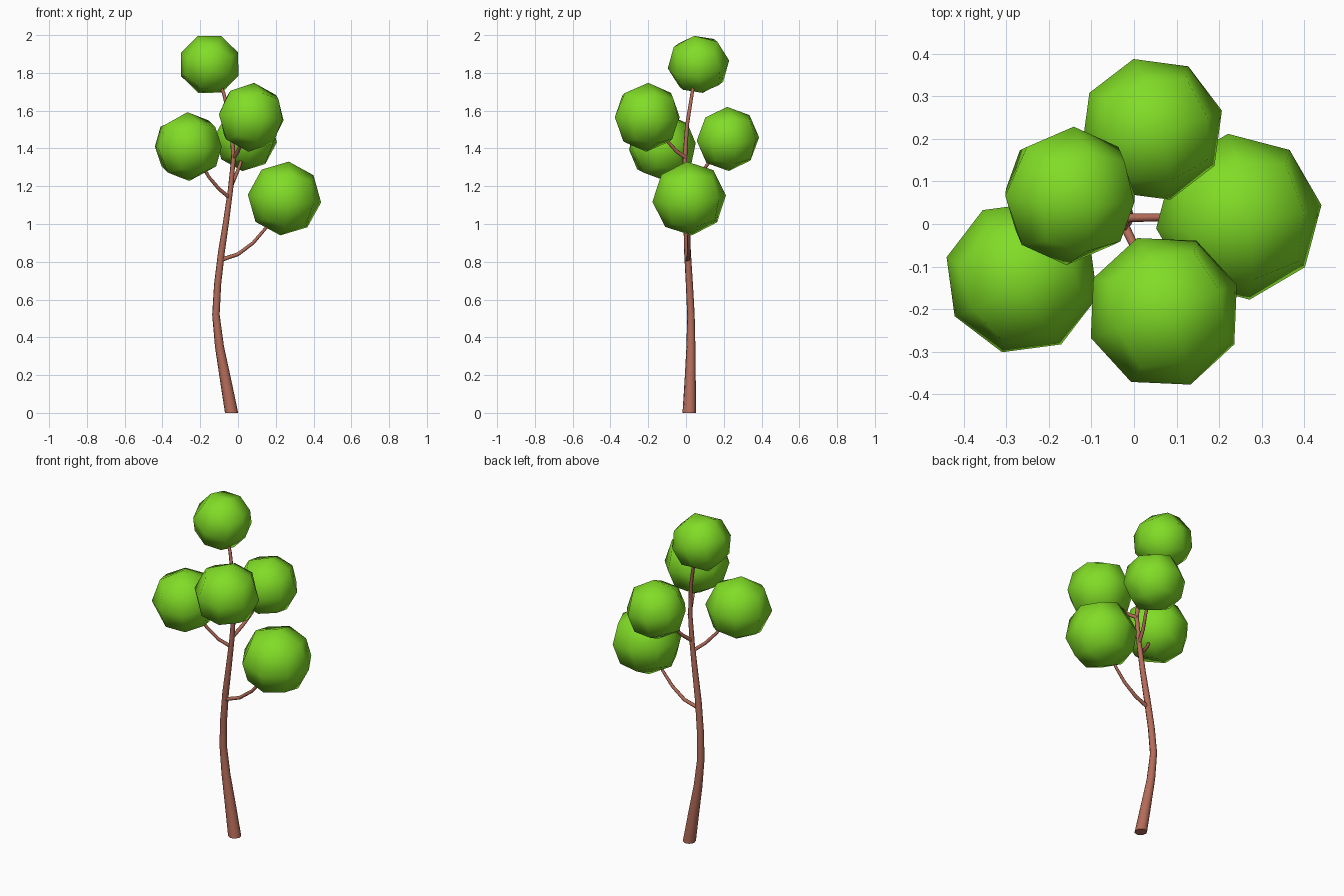
import bpy, bmesh
from math import radians
from mathutils import Euler, Vector

if "Cube" in bpy.data.objects:
    bpy.data.objects.remove(bpy.data.objects["Cube"], do_unlink=True)


def make_material(name, rgb):
    m = bpy.data.materials.new(name)
    m.use_nodes = True
    m.diffuse_color = (*rgb, 1)
    m.node_tree.nodes["Principled BSDF"].inputs["Base Color"].default_value = (*rgb, 1)
    return m


bark = make_material("bark brown", (0.46, 0.15, 0.10))
leaf = make_material("leaf green", (0.22, 0.72, 0.02))


def finish(name, mesh, mat, angle):
    obj = bpy.data.objects.new(name, mesh)
    bpy.context.collection.objects.link(obj)
    mesh.materials.clear()
    mesh.materials.append(mat)
    bpy.ops.object.select_all(action="DESELECT")
    obj.select_set(True)
    bpy.context.view_layer.objects.active = obj
    bpy.ops.object.shade_smooth_by_angle(angle=radians(angle))


def limb(name, points):
    """Eight-sided tapered tube through (x, y, z, radius) points."""
    curve = bpy.data.curves.new(name, "CURVE")
    curve.dimensions = "3D"
    curve.bevel_depth = 1
    curve.bevel_resolution = 2
    curve.use_fill_caps = True
    spline = curve.splines.new("POLY")
    spline.points.add(len(points) - 1)
    for p, (x, y, z, r) in zip(spline.points, points):
        p.co = (x, y, z, 1)
        p.radius = r
    temp = bpy.data.objects.new(name + "_path", curve)
    bpy.context.collection.objects.link(temp)
    bpy.context.view_layer.update()
    graph = bpy.context.evaluated_depsgraph_get()
    mesh = bpy.data.meshes.new_from_object(temp.evaluated_get(graph))
    bpy.data.objects.remove(temp, do_unlink=True)
    # keep the foot of the trunk flat on the ground
    for v in mesh.vertices:
        if v.co.z < 0.02:
            v.co.z = 0
    finish(name, mesh, bark, 60)


def foliage(name, centre, radius, tilt):
    """Coarse ball: a halved cube pushed out to a sphere."""
    bm = bmesh.new()
    bmesh.ops.create_cube(bm, size=2)
    bmesh.ops.subdivide_edges(bm, edges=bm.edges[:], cuts=1, use_grid_fill=True)
    turn = Euler([radians(a) for a in tilt]).to_matrix()
    for v in bm.verts:
        v.co = Vector(centre) + turn @ (v.co.normalized() * radius)
    mesh = bpy.data.meshes.new(name)
    bm.to_mesh(mesh)
    bm.free()
    finish(name, mesh, leaf, 80)


# Trunk, bending left and right as it rises into the crown
limb("trunk", [
    (-0.034, 0.017, 0, 0.036), (-0.065, 0.022, 0.17, 0.030),
    (-0.098, 0.026, 0.35, 0.024), (-0.117, 0.026, 0.52, 0.020),
    (-0.108, 0.018, 0.68, 0.019), (-0.088, 0.008, 0.85, 0.018),
    (-0.062, 0.002, 1.02, 0.016), (-0.040, -0.002, 1.18, 0.014),
    (-0.024, -0.006, 1.35, 0.012), (-0.035, 0.005, 1.52, 0.010),
    (-0.075, 0.032, 1.69, 0.009), (-0.120, 0.050, 1.79, 0.008)])

# Branches: path to each side ball
branches = {
    "left_low": [(-0.09, 0.008, 0.81), (0.0, 0.015, 0.84), (0.08, 0.015, 0.90),
                 (0.14, 0.015, 0.97), (0.2, 0.02, 1.05)],
    "right": [(-0.045, 0, 1.14), (-0.10, -0.04, 1.185), (-0.155, -0.07, 1.25),
              (-0.2, -0.1, 1.33)],
    "back": [(-0.037, 0, 1.20), (-0.015, 0.06, 1.25), (0.01, 0.11, 1.31),
             (0.03, 0.17, 1.39)],
    "front": [(-0.024, 0, 1.35), (0.0, -0.05, 1.385), (0.02, -0.1, 1.44),
              (0.05, -0.16, 1.5)],
}
for side, path in branches.items():
    limb(side + "_branch", [(*p, 0.011 - 0.001 * i) for i, p in enumerate(path)])

# Foliage balls
foliage("top_foliage", (-0.15, 0.066, 1.845), 0.164, (8, 22, 0))
foliage("right_foliage", (-0.263, -0.125, 1.41), 0.183, (4, -4, 30))
foliage("front_foliage", (0.07, -0.205, 1.565), 0.183, (0, 5, 20))
foliage("back_foliage", (0.042, 0.222, 1.45), 0.171, (3, 6, 15))
foliage("left_low_foliage", (0.246, 0.017, 1.135), 0.197, (5, 6, 8))
